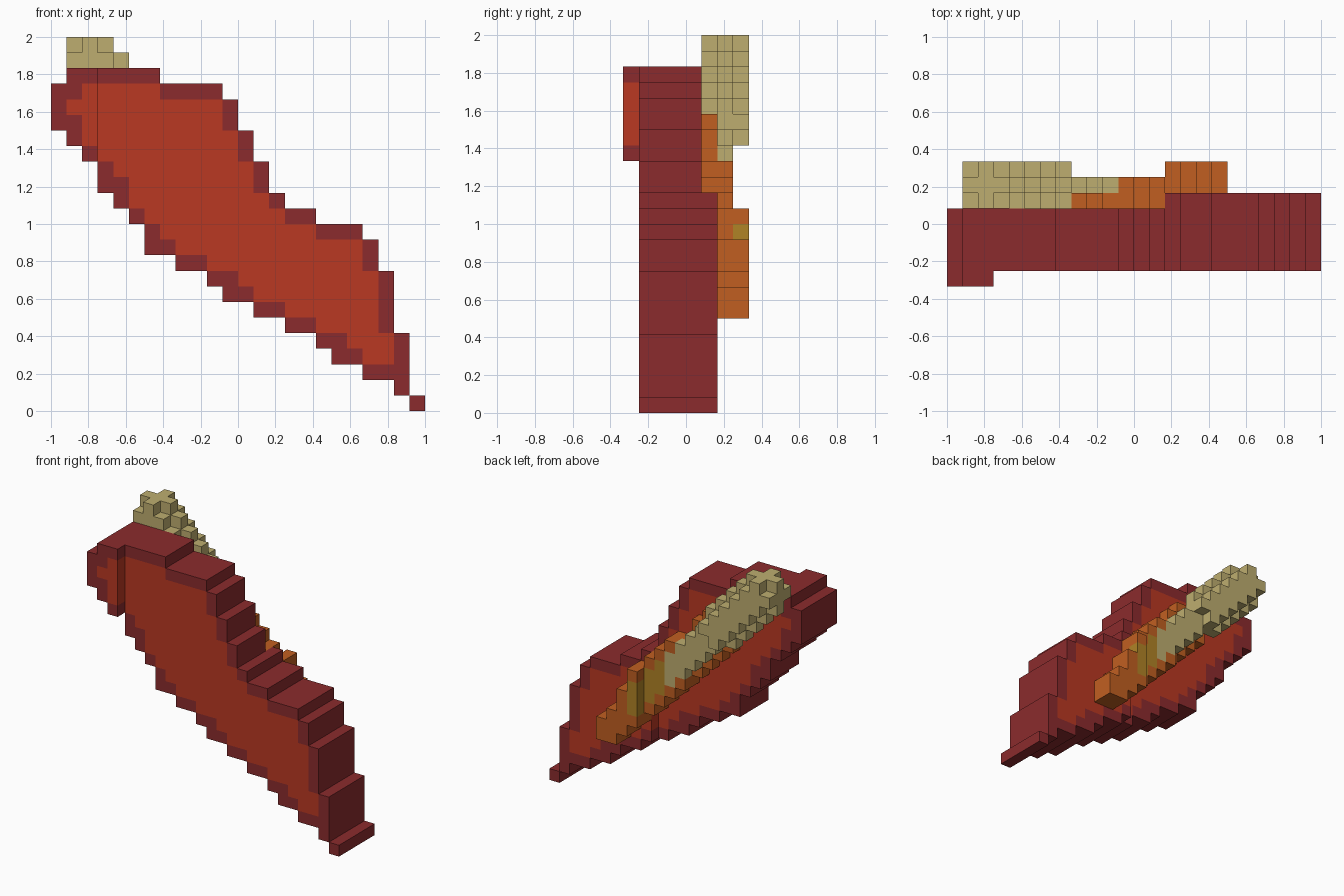
import bpy
import bmesh
from mathutils import Vector

if "Cube" in bpy.data.objects:
    bpy.data.objects.remove(bpy.data.objects["Cube"], do_unlink=True)

UNIT = 1 / 12                      # edge of one block
ORIGIN = Vector((-1, -1 / 3, 0))   # corner of block (0, 0, 0)


def linear(c):
    c /= 255
    return c / 12.92 if c <= 0.04045 else ((c + 0.055) / 1.055) ** 2.4


def material(name, r, g, b):
    m = bpy.data.materials.new(name)
    m.use_nodes = True
    colour = (linear(r), linear(g), linear(b), 1)
    m.diffuse_color = colour
    m.node_tree.nodes["Principled BSDF"].inputs["Base Color"].default_value = colour
    return m


RIND = material("dark red", 139, 43, 45)
FLESH = material("bright red", 186, 56, 34)
ORANGE = material("orange", 193, 95, 33)
PALE = material("pale tan", 190, 174, 112)
OLIVE = material("olive gold", 176, 131, 38)


def block_object(name, cells):
    """Make one mesh from the exposed faces of {(i, j, k): material}."""
    bm = bmesh.new()
    mats = list(dict.fromkeys(cells.values()))
    corners = {}

    def vert(p):
        key = tuple(p)
        if key not in corners:
            corners[key] = bm.verts.new(ORIGIN + Vector(key) * UNIT)
        return corners[key]

    for cell, mat in cells.items():
        for axis in range(3):
            u, v = (axis + 1) % 3, (axis + 2) % 3
            for side in (0, 1):
                neighbour = list(cell)
                neighbour[axis] += 2 * side - 1
                if tuple(neighbour) in cells:
                    continue
                loop = []
                for du, dv in ((0, 0), (1, 0), (1, 1), (0, 1)):
                    p = list(cell)
                    p[axis] += side
                    p[u] += du
                    p[v] += dv
                    loop.append(vert(p))
                face = bm.faces.new(loop if side else loop[::-1])
                face.material_index = mats.index(mat)
    mesh = bpy.data.meshes.new(name)
    bm.to_mesh(mesh)
    bm.free()
    for m in mats:
        mesh.materials.append(m)
    obj = bpy.data.objects.new(name, mesh)
    bpy.context.collection.objects.link(obj)
    return obj


# Body: first and last block of every row, from the bottom up
first = [23, 22, 20, 18, 17, 15, 13, 11, 10, 8, 6, 6, 5, 4, 3, 3, 2, 1, 0, 0, 0, 1]
last = [23, 22, 22, 22, 22, 21, 21, 21, 21, 20, 20, 19, 16, 14, 13, 13, 12, 12, 11, 11, 10, 6]
# First bright block of the rows inside the dark rim
inner_first = dict(enumerate(
    [20, 19, 17, 15, 13, 12, 10, 8, 7, 6, 5, 5, 4, 3, 2, 2, 1, 2], start=3))

body = {}
for k, (a, b) in enumerate(zip(first, last)):
    for i in range(a, b + 1):
        inside = (k in inner_first and inner_first[k] <= i
                  <= min(b - 1, last[k - 1], last[k + 1]))
        front = 0 if i < 3 else 1
        back = 5 if i >= 14 else 4
        for j in range(front, back + 1):
            body[i, j, k] = FLESH if inside else RIND
block_object("body", body)

# Stem: a rounded brush dragged down the diagonal
stem = {}
near = (-1, 0, 1)
for c in range(2, 7):
    for dx in near:
        for dy in near:
            for dz in near:
                if abs(dx) + abs(dy) + abs(dz) < 3:
                    stem[c + dx, 6 + dy, 24 - c + dz] = PALE

# Vein: the stem fading into the ridge
for i in range(7, 15):
    for dz in near:
        stem[i, 7 if i == 14 else 6, 24 - i + dz] = PALE if i < 12 else OLIVE
block_object("stem", stem)

# Ridge: lowest and highest block of each column on the back
spans = [(16, 18), (15, 18), (14, 18), (13, 17), (12, 15), (11, 15),
         (10, 14), (9, 13), (8, 12), (7, 10), (6, 8), (6, 7)]
ridge = {}
for i, (low, high) in enumerate(spans, start=6):
    layers = (5,) if i < 10 else (5, 6) if i < 14 else (6, 7)
    for j in layers:
        for k in range(low, high + 1):
            if (i, j, k) not in stem:
                ridge[i, j, k] = ORANGE
block_object("ridge", ridge)
